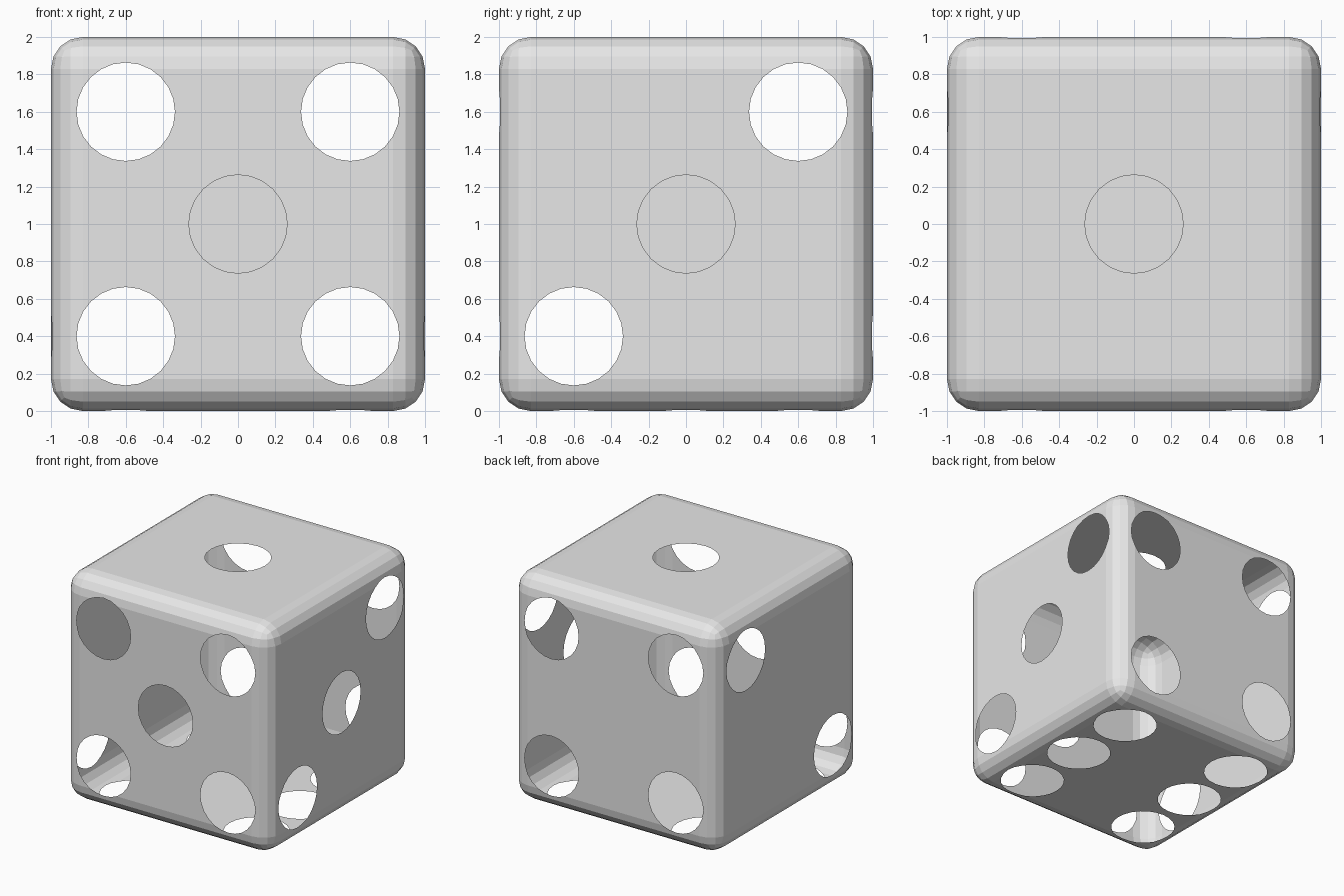
import bpy, bmesh
from mathutils import Vector, Matrix

cube = bpy.data.objects.get("Cube")
if cube:
    bpy.data.objects.remove(cube)

BEVEL, RADIUS, DEPTH, P = 0.17, 0.263, 0.1, 0.6
CENTRE = Vector((0, 0, 1))

grey = bpy.data.materials.new("light grey")
grey.use_nodes = True
grey.diffuse_color = (0.8, 0.8, 0.8, 1)
grey.node_tree.nodes["Principled BSDF"].inputs["Base Color"].default_value = (0.8, 0.8, 0.8, 1)


def make_object(name, bm):
    mesh = bpy.data.meshes.new(name)
    bm.to_mesh(mesh)
    bm.free()
    obj = bpy.data.objects.new(name, mesh)
    obj.location = CENTRE
    bpy.context.collection.objects.link(obj)
    return obj


# Rounded cube body
bm = bmesh.new()
bmesh.ops.create_cube(bm, size=2)
bmesh.ops.bevel(bm, geom=bm.edges[:], offset=BEVEL, segments=4, profile=0.5, affect='EDGES')
body = make_object("die_shell", bm)
body.data.materials.append(grey)

# Pip positions on each side, keyed by the outward direction
corners = [(a, b) for a in (-P, P) for b in (-P, P)]
diagonal = [(-P, -P), (P, P)]
sides = {
    (0, 0, 1): [(0, 0)],
    (-1, 0, 0): diagonal,
    (1, 0, 0): diagonal + [(0, 0)],
    (0, 1, 0): corners,
    (0, -1, 0): corners + [(0, 0)],
    (0, 0, -1): corners + [(-P, 0), (P, 0)],
}

# Short cylinders that cut the round pips
bm = bmesh.new()
for direction, pips in sides.items():
    normal = Vector(direction)
    axis = max(range(3), key=lambda i: abs(normal[i]))
    turn = normal.to_track_quat('Z', 'Y').to_matrix().to_4x4()
    for pip in pips:
        spot = list(pip)
        spot.insert(axis, normal[axis])
        bmesh.ops.create_cone(bm, cap_ends=True, segments=24, radius1=RADIUS, radius2=RADIUS,
                              depth=2 * DEPTH, matrix=Matrix.Translation(spot) @ turn)
cutter = make_object("pip_cutter", bm)
cutter.hide_render = True

cut = body.modifiers.new("pips", 'BOOLEAN')
cut.operation, cut.solver, cut.object = 'DIFFERENCE', 'EXACT', cutter
graph = bpy.context.evaluated_depsgraph_get()
result = bpy.data.meshes.new_from_object(body.evaluated_get(graph))
body.modifiers.clear()
body.data = result
bpy.data.objects.remove(cutter)

# Keep only the thin outer skin, leaving open holes
bm = bmesh.new()
bm.from_mesh(result)


def depth_below_skin(p):
    excess = Vector([max(abs(c) - (1 - BEVEL), 0) for c in p])
    return BEVEL - excess.length


pocket = []
for face in bm.faces:
    mean = sum((v.co for v in face.verts), Vector()) / len(face.verts)
    if depth_below_skin(mean) > 0.02:
        pocket.append(face)
bmesh.ops.delete(bm, geom=pocket, context='FACES')
bm.to_mesh(result)
bm.free()
result.materials.clear()
result.materials.append(grey)
result.name = "die_shell"
